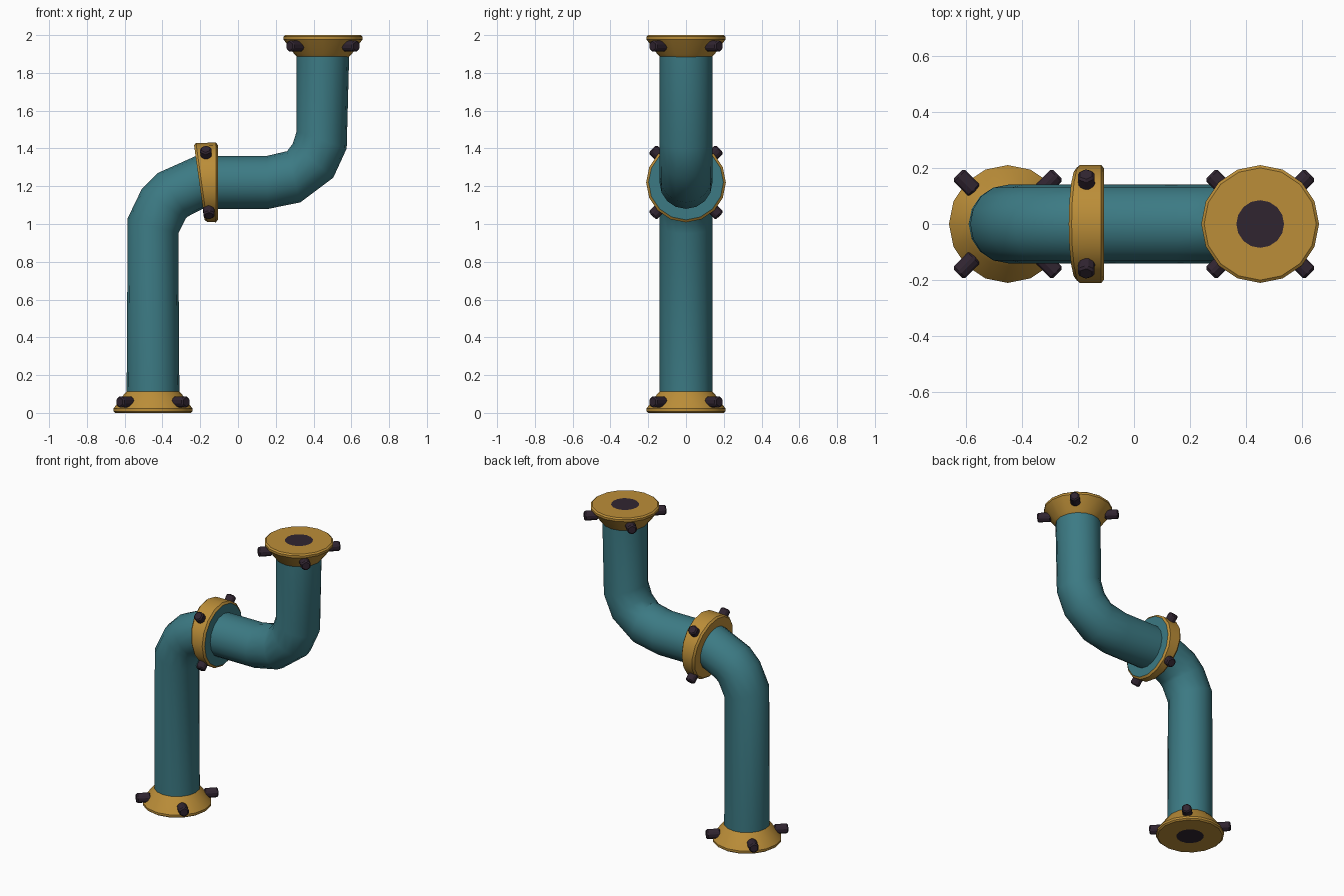
import bpy, bmesh
from math import sin, cos, pi, radians
from mathutils import Vector

cube = bpy.data.objects.get("Cube")
if cube:
    bpy.data.objects.remove(cube)


def material(name, rgb):
    m = bpy.data.materials.new(name)
    m.use_nodes = True
    m.diffuse_color = (*rgb, 1)
    m.node_tree.nodes["Principled BSDF"].inputs["Base Color"].default_value = (*rgb, 1)
    return m


teal = material("teal paint", (0.045, 0.195, 0.23))
gold = material("brass", (0.50, 0.27, 0.04))
dark = material("dark iron", (0.03, 0.018, 0.03))


def loft(name, rings, bands, caps, sides=16):
    """Join rings (x, z, heading in degrees, radius); one material per band and cap."""
    mats = [teal, gold, dark]
    bm = bmesh.new()
    loops = []
    for x, z, heading, r in rings:
        h = radians(heading)
        up = Vector((-sin(h), 0, cos(h)))
        side = Vector((0, 1, 0))
        loops.append([bm.verts.new(Vector((x, 0, z))
                      + r * (cos(2 * pi * i / sides) * up + sin(2 * pi * i / sides) * side))
                      for i in range(sides)])
    for a, b, mat in zip(loops, loops[1:], bands):
        for i in range(sides):
            j = (i + 1) % sides
            bm.faces.new((a[i], a[j], b[j], b[i])).material_index = mats.index(mat)
    for loop, mat in zip((loops[0], loops[-1]), caps):
        bm.faces.new(loop).material_index = mats.index(mat)
    bmesh.ops.recalc_face_normals(bm, faces=bm.faces)
    mesh = bpy.data.meshes.new(name)
    bm.to_mesh(mesh)
    bm.free()
    for m in mats:
        mesh.materials.append(m)
    return finish(bpy.data.objects.new(name, mesh), 32, link=True)


def finish(ob, angle, link=False):
    if link:
        bpy.context.collection.objects.link(ob)
    bpy.ops.object.select_all(action='DESELECT')
    ob.select_set(True)
    bpy.context.view_layer.objects.active = ob
    bpy.ops.object.shade_smooth_by_angle(angle=radians(angle))
    return ob


# Hex bolt heads, four around each joint
def bolts(name, centre, axes):
    u, v = axes
    for k in range(4):
        a = pi / 4 + k * pi / 2
        out = cos(a) * u + sin(a) * v
        bpy.ops.mesh.primitive_cylinder_add(vertices=6, radius=0.034, depth=0.085,
                                            location=centre + out * 0.208)
        ob = bpy.context.object
        ob.name = f"{name}_bolt_{k + 1}"
        ob.rotation_mode = 'QUATERNION'
        ob.rotation_quaternion = out.to_track_quat('Z', 'Y')
        ob.data.materials.append(dark)
        bevel = ob.modifiers.new("worn edges", 'BEVEL')
        bevel.width = 0.008
        bevel.segments = 1


# Bent pipe
R = 0.14
pipe = [(-0.45, 0.05, 90), (-0.45, 0.99, 73), (-0.394, 1.106, 56), (-0.345, 1.155, 35),
        (-0.205, 1.22, 9), (-0.11, 1.22, 0), (0.155, 1.22, 2), (0.295, 1.25, 14.5),
        (0.397, 1.335, 50), (0.443, 1.445, 71), (0.45, 1.95, 90)]
loft("pipe", [(*p, R) for p in pipe], [teal] * (len(pipe) - 1), [teal, teal])

# Middle collar: slanted on the bend side, teal face on the straight side
left, right = (-0.205, 1.22, 8), (-0.107, 1.22, 0)
loft("middle_collar",
     [(*left, 0.12), (*left, 0.2), (-0.193, 1.22, 8, 0.211),
      (-0.117, 1.22, 0, 0.211), (*right, 0.198), (*right, 0.12)],
     [gold, gold, gold, gold, teal], [gold, teal])
bolts("collar", Vector((-0.162, 0, 1.22)), (Vector((0, 1, 0)), Vector((-0.05, 0, 1)).normalized()))

# End flanges with a dark bore; the profile runs from the open end inwards
profile = [(0, 0.085), (0, 0.2), (0.008, 0.21), (0.022, 0.21), (0.1, 0.152), (0.115, 0.138)]
for name, x, end, direction in (("bottom", -0.45, 0, 1), ("top", 0.45, 2, -1)):
    loft(name + "_flange", [(x, end + direction * d, 90, r) for d, r in profile],
         [gold] * (len(profile) - 1), [dark, gold])
    bolts(name, Vector((x, 0, end + direction * 0.058)), (Vector((1, 0, 0)), Vector((0, 1, 0))))
